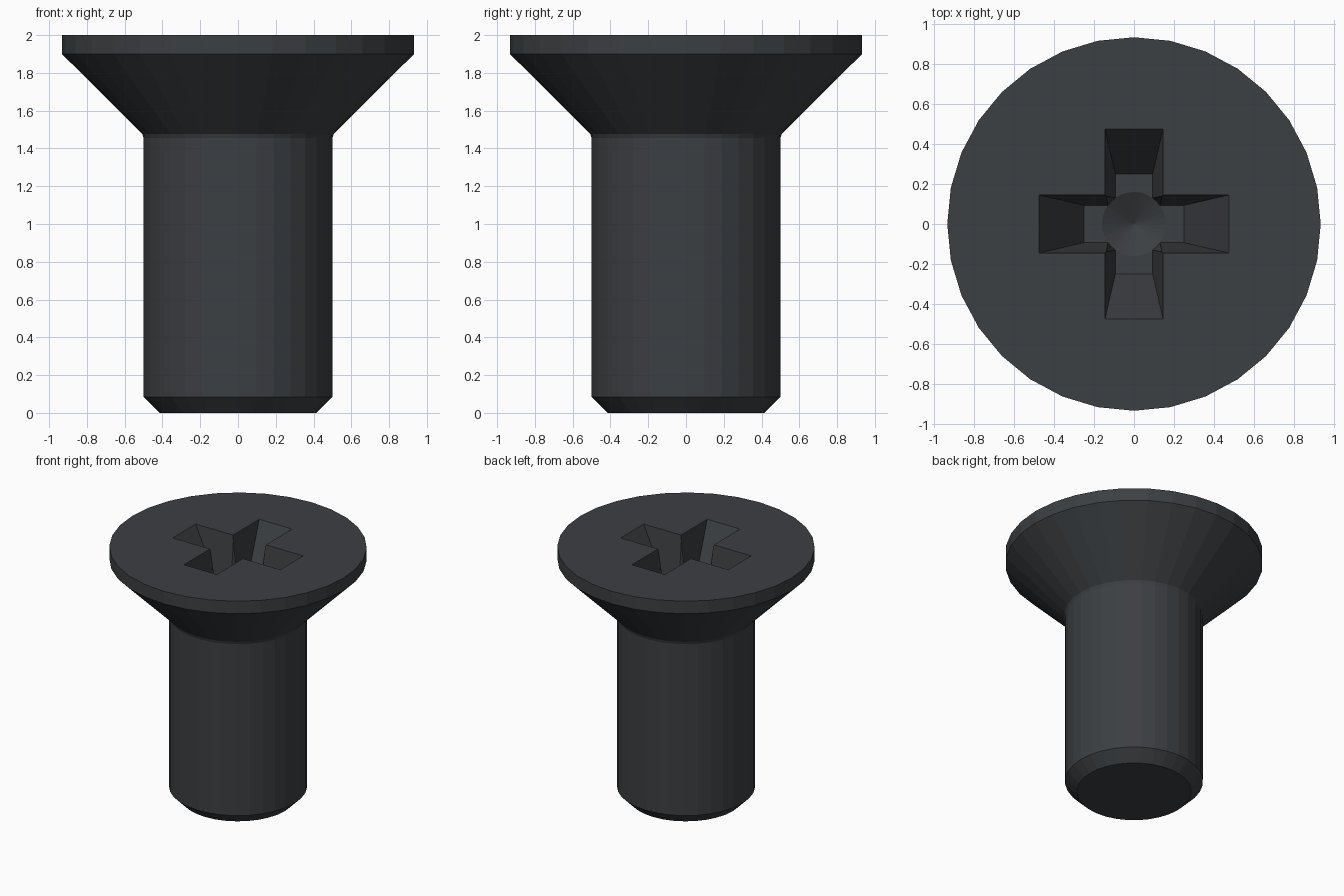
import bpy, bmesh, math

if "Cube" in bpy.data.objects:
    bpy.data.objects.remove(bpy.data.objects["Cube"])

SIDES = 32
DEPTH = 0.40  # recess depth below the head
TOP = 2.0


def make_object(name, bm):
    bmesh.ops.recalc_face_normals(bm, faces=bm.faces[:])
    mesh = bpy.data.meshes.new(name)
    bm.to_mesh(mesh)
    bm.free()
    obj = bpy.data.objects.new(name, mesh)
    bpy.context.collection.objects.link(obj)
    return obj


def loft(name, rings):
    """Closed solid through rings of equal point count."""
    bm = bmesh.new()
    loops = [[bm.verts.new(p) for p in ring] for ring in rings]
    n = len(loops[0])
    for a, b in zip(loops, loops[1:]):
        for i in range(n):
            j = (i + 1) % n
            bm.faces.new((a[i], a[j], b[j], b[i]))
    bm.faces.new(loops[0])
    bm.faces.new(loops[-1])
    return make_object(name, bm)


def circle(r, z):
    return [(r * math.cos(math.tau * i / SIDES), r * math.sin(math.tau * i / SIDES), z)
            for i in range(SIDES)]


def cross(length, half, z):
    pts = []
    for k in range(4):
        c, s = round(math.cos(k * math.pi / 2)), round(math.sin(k * math.pi / 2))
        for x, y in ((length, -half), (length, half), (half, half)):
            pts.append((c * x - s * y, s * x + c * y, z))
    return pts


# Countersunk head and chamfered shank, with a tiny fillet at the neck
profile = [(0.415, 0), (0.5, 0.085), (0.5, 1.455), (0.507, 1.477), (0.932, 1.9), (0.932, TOP)]
screw = loft("countersunk_screw", [circle(r, z) for r, z in profile])

# Tapered cross recess, extended above the head along the same taper
e = 0.1
k = 1 + e / DEPTH
floor = TOP - DEPTH
wings = loft("recess_wings_cutter", [cross(0.25, 0.093, floor),
                                     cross(0.25 + 0.225 * k, 0.093 + 0.052 * k, TOP + e)])

# Round core of the recess with a conical tip
core = loft("recess_core_cutter", [circle(0.002, floor - 0.085), circle(0.16, floor),
                                   circle(0.201, TOP - 0.002)])

for cutter in (wings, core):
    cutter.hide_render = True
    mod = screw.modifiers.new(cutter.name, 'BOOLEAN')
    mod.operation = 'DIFFERENCE'
    mod.solver = 'EXACT'
    mod.object = cutter
    bpy.context.view_layer.objects.active = screw
    bpy.ops.object.modifier_apply(modifier=mod.name)
    bpy.data.objects.remove(cutter)

# Blackened steel
steel = bpy.data.materials.new("black_steel")
steel.diffuse_color = (0.045, 0.05, 0.055, 1)
steel.use_nodes = True
steel.node_tree.nodes["Principled BSDF"].inputs["Base Color"].default_value = steel.diffuse_color
screw.data.materials.clear()
screw.data.materials.append(steel)
